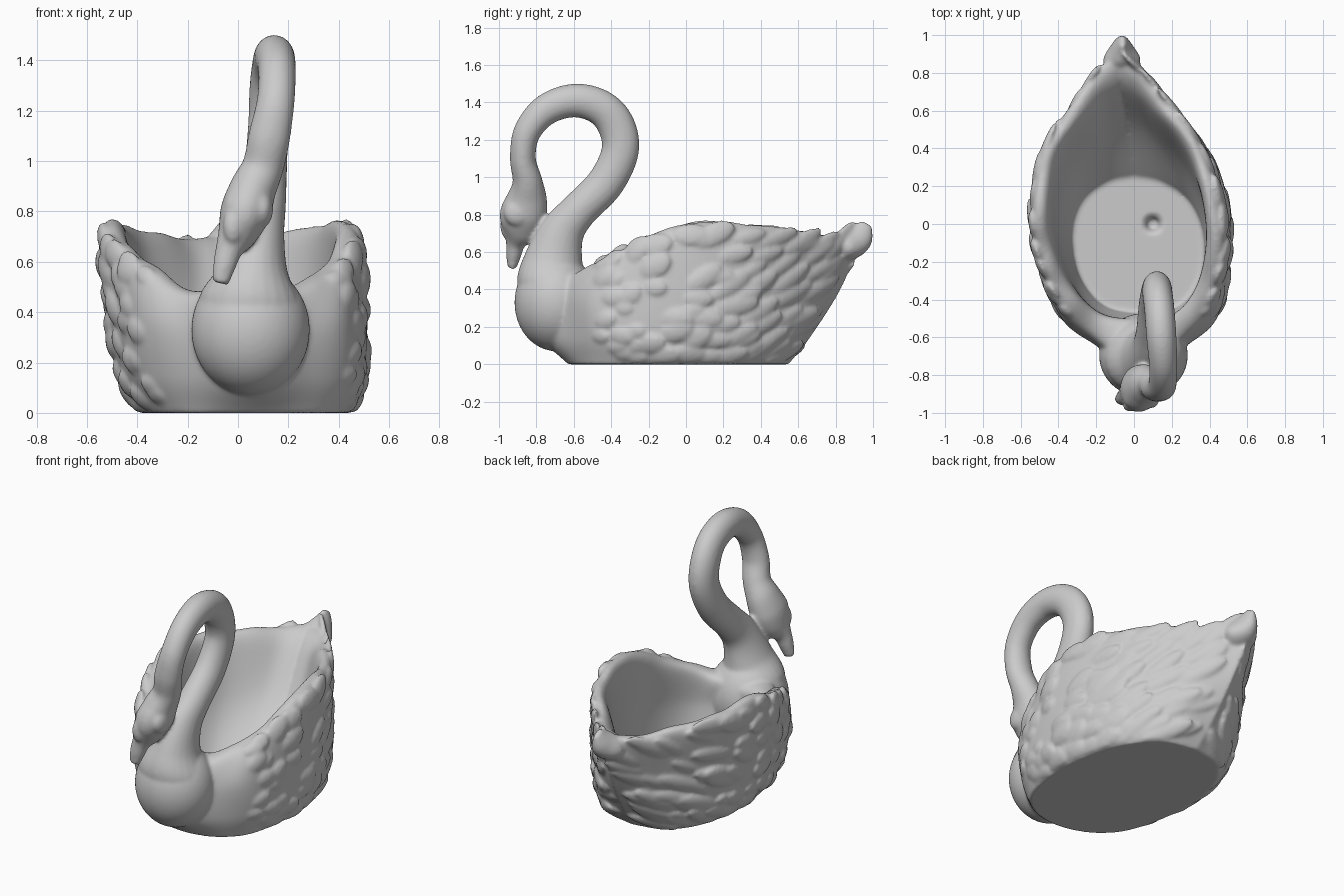
import bpy, bmesh, math, random
from mathutils import Vector, Matrix, noise

if "Cube" in bpy.data.objects:
    bpy.data.objects.remove(bpy.data.objects["Cube"])

random.seed(4)
bm = bmesh.new()
HALF = 64            # samples along half a contour
N = HALF * 2
STEPS = 8            # rows between contours


def cat(a, b, c, d, t):
    return 0.5 * (2 * b + (c - a) * t + (2 * a - 5 * b + 4 * c - d) * t * t
                  + (3 * b - a - 3 * c + d) * t ** 3)


def spline(pts, n, first=None):
    """n+1 samples along a Catmull-Rom curve."""
    p = [first or 2 * pts[0] - pts[1]] + pts + [2 * pts[-1] - pts[-2]]
    out = []
    for k in range(n + 1):
        s = k / n * (len(pts) - 1)
        i = min(int(s), len(pts) - 2)
        out.append(cat(*p[i:i + 4], s - i))
    return out


def contour(half):
    """Half outline from front to back, mirrored and leaned slightly sideways."""
    pts = [Vector(p) for p in half]
    q = pts[1]
    h = spline(pts, HALF, Vector((-q.x, q.y, q.z)))
    ring = h + [Vector((-p.x, p.y, p.z)) for p in h[-2:0:-1]]
    return [Vector((p.x - 0.06 * p.y - 0.08 * p.z + 0.025, p.y, p.z)) for p in ring]


def skin(rows):
    """Closed solid through a stack of equal rings."""
    vr = [[bm.verts.new(p) for p in r] for r in rows]
    n = len(vr[0])
    for a, b in zip(vr, vr[1:]):
        for i in range(n):
            j = (i + 1) % n
            bm.faces.new((a[i], a[j], b[j], b[i]))
    bm.faces.new(vr[0][::-1])
    bm.faces.new(vr[-1])


def tube(path, n=60, sides=24):
    """Swept tube; path points are x, y, z, half width, half depth."""
    s = spline([Vector(p) for p in path], n)
    c = [Vector(p[:3]) for p in s]
    rows = []
    for k in range(n + 1):
        t = (c[min(k + 1, n)] - c[max(k - 1, 0)]).normalized()
        side = (Vector((1, 0, 0)) - t * t.x).normalized()
        up = t.cross(side)
        rows.append([c[k] + side * (s[k][3] * math.cos(a)) + up * (s[k][4] * math.sin(a))
                     for a in (2 * math.pi * i / sides for i in range(sides))])
    skin(rows)


def blob(center, axes, radii, sub=3):
    m = Matrix([a * r for a, r in zip(axes, radii)]).transposed().to_4x4()
    m.translation = center
    g = bmesh.ops.create_icosphere(bm, subdivisions=sub, radius=1, matrix=m)
    for v in g['verts']:
        v.co.z = max(v.co.z, 0.004)


XYZ = (Vector((1, 0, 0)), Vector((0, 1, 0)), Vector((0, 0, 1)))

# Bowl-shaped body: outer wall, rim, inner wall, floor
base = [(0, -.63, 0), (.22, -.57, 0), (.36, -.4, 0), (.415, -.06, 0), (.36, .28, 0), (.21, .49, 0), (0, .55, 0)]
low = [(0, -.78, .15), (.22, -.64, .14), (.42, -.43, .15), (.485, -.05, .15), (.42, .3, .15), (.22, .57, .15), (0, .67, .15)]
mid = [(0, -.84, .35), (.215, -.66, .34), (.42, -.48, .38), (.515, -.05, .42), (.435, .33, .42), (.2, .66, .4), (0, .84, .42)]
rim_out = [(0, -.78, .5), (.22, -.6, .48), (.41, -.4, .58), (.505, -.04, .71), (.435, .36, .71), (.22, .69, .67), (0, .93, .68)]
rim_in = [(0, -.52, .46), (.2, -.48, .48), (.35, -.3, .59), (.415, 0, .70), (.35, .36, .70), (.14, .64, .65), (0, .76, .66)]
wall_in = [(0, -.51, .3), (.22, -.46, .3), (.35, -.28, .32), (.395, 0, .35), (.31, .27, .35), (.14, .45, .35), (0, .52, .35)]
floor = [(0, -.47, .1), (.2, -.43, .1), (.32, -.27, .1), (.345, -.05, .1), (.28, .12, .1), (.14, .22, .1), (0, .25, .1)]
rings = [contour(c) for c in (base, low, mid, rim_out, rim_in, wall_in, floor)]
for ring in rings[3:5]:      # wavy rim
    for p in ring:
        p.z += .025 * noise.noise(Vector((p.x * 6, p.y * 6, .5)))
cols = [spline([r[i] for r in rings], STEPS * (len(rings) - 1)) for i in range(N)]
surf = [list(row) for row in zip(*cols)]

# Drain dimple in the floor
drain = [[Vector((.1 + r * math.sin(2 * math.pi * i / N), -r * math.cos(2 * math.pi * i / N), z))
          for i in range(N)] for r, z in ((.06, .1), (.04, .085), (.025, .05))]
skin(surf + drain)

# Rounded breast
blob(Vector((.05, -.695, .33)), XYZ, (.235, .222, .26), 4)

# Neck, head and beak in one sweep
tube([(.05, -.68, .3, .1, .1), (.05, -.715, .43, .205, .185), (.065, -.705, .57, .135, .155), (.085, -.66, .71, .1, .12),
      (.1, -.575, .82, .09, .1), (.11, -.43, .97, .085, .1), (.12, -.352, 1.14, .08, .1),
      (.125, -.375, 1.28, .08, .1), (.135, -.46, 1.375, .08, .095), (.145, -.6, 1.41, .08, .09),
      (.155, -.75, 1.36, .075, .083), (.15, -.85, 1.24, .075, .073), (.125, -.872, 1.1, .083, .069),
      (.1, -.848, .98, .083, .08), (.06, -.85, .89, .093, .108), (.03, -.87, .8, .1, .125),
      (0, -.885, .72, .082, .105), (-.035, -.91, .65, .055, .055), (-.055, -.922, .58, .045, .04),
      (-.07, -.93, .515, .033, .024)], 150)

# Cheeks and beak knob
for dx in (-.05, .06):
    blob(Vector((.035 + dx, -.9, .81)), XYZ, (.045, .075, .075))
blob(Vector((-.02, -.958, .74)), XYZ, (.04, .035, .07))

# Upturned tail tip
tube([(-.06, .8, .57, .06, .04), (-.064, .865, .625, .1, .075),
      (-.064, .925, .68, .06, .078), (-.06, .968, .752, .014, .034)], 20)

# Irregular overlapping feathers on both flanks
for r in range(3, 25, 3):
    for k in range(10, HALF - 2, 4):
        for sgn in (1, -1):
            i = (sgn * min(k + random.randint(-2, 2), HALF - 3)) % N
            q = min(max(r + random.choice((-1, 0, 1)), 2), 23)
            p = surf[q][i]
            if p.y < -.47 or random.random() < .12:
                continue
            along = (surf[q][(i + sgn) % N] - surf[q][(i - sgn) % N]).normalized()
            rise = (surf[q + 1][i] - surf[q - 1][i]).normalized()
            n = along.cross(rise).normalized() * sgn
            rear = min(max((p.y + .1) / .6, 0), 1)
            d = along + rise * (.25 + .35 * rear + random.uniform(-.45, .45) * (1 - .5 * rear))
            d = (d.normalized() + n * random.uniform(.04, .17) * (1 - .5 * rear)).normalized()
            w = n.cross(d).normalized()
            n = d.cross(w)
            size = random.uniform(.8, 1.2) * (.65 + .35 * min(1, (p.y + .5) / .4))
            blob(p - n * .005, (d, w, n),
                 (size * (.09 + .05 * rear), size * (.062 - .02 * rear), size * (.027 - .008 * rear)), 2)

# Fuse everything into one sculpted surface
bmesh.ops.recalc_face_normals(bm, faces=bm.faces)
me = bpy.data.meshes.new("swan_planter")
bm.to_mesh(me)
bm.free()
ob = bpy.data.objects.new("swan_planter", me)
bpy.context.collection.objects.link(ob)
rm = ob.modifiers.new("fuse", 'REMESH')
rm.mode = 'VOXEL'
rm.voxel_size = 0.01
rm.use_smooth_shade = True
sm = ob.modifiers.new("soften", 'SMOOTH')
sm.factor = 0.5
sm.iterations = 8
